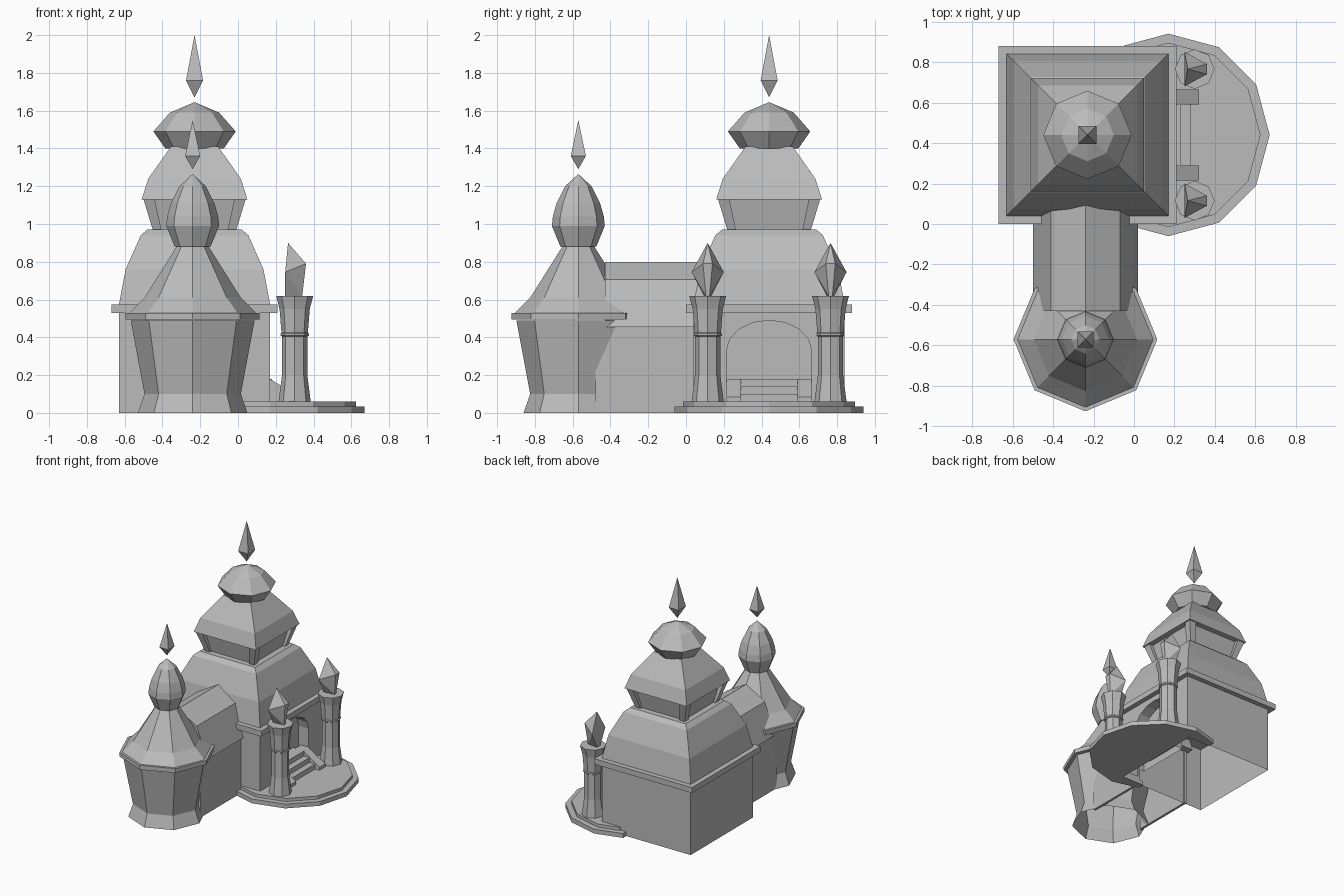
import bpy, bmesh
from math import sin, cos, pi, radians, sqrt
from mathutils import Matrix, Vector

cube = bpy.data.objects.get("Cube")
if cube:
    bpy.data.objects.remove(cube, do_unlink=True)

GREY = (0.5, 0.5, 0.5, 1)
stone = bpy.data.materials.new("grey_stone")
stone.use_nodes = True
stone.diffuse_color = GREY
stone.node_tree.nodes["Principled BSDF"].inputs["Base Color"].default_value = GREY


def finish(name, bm, fix=True):
    if fix:
        bmesh.ops.recalc_face_normals(bm, faces=bm.faces)
    mesh = bpy.data.meshes.new(name)
    bm.to_mesh(mesh)
    bm.free()
    mesh.materials.append(stone)
    obj = bpy.data.objects.new(name, mesh)
    bpy.context.collection.objects.link(obj)
    return obj


def lathe(name, centre, sides, profile, bottom=True):
    """Faceted tower of (radius, z) rings; four sides means half-width and square to the axes."""
    bm = bmesh.new()
    turn, grow = (pi / 4, sqrt(2)) if sides == 4 else (0, 1)
    rings = []
    for r, z in profile:
        n = sides if r else 1
        rings.append([bm.verts.new((centre[0] + r * grow * cos(turn + 2 * pi * i / sides),
                                    centre[1] + r * grow * sin(turn + 2 * pi * i / sides), z))
                      for i in range(n)])
    for a, b in zip(rings, rings[1:]):
        for i in range(sides):
            j = (i + 1) % sides
            corners = [a[i % len(a)], a[j % len(a)], b[j % len(b)], b[i % len(b)]]
            bm.faces.new(list(dict.fromkeys(corners)))
    if bottom and len(rings[0]) > 1:
        bm.faces.new(rings[0][::-1])
    if len(rings[-1]) > 1:
        bm.faces.new(rings[-1])
    return finish(name, bm, bottom)


def prism(name, points, axis, start, end, caps=True):
    """Extrude a flat outline along an axis."""
    bm = bmesh.new()
    place = {"x": lambda p, d: (d, p[0], p[1]),
             "y": lambda p, d: (p[0], d, p[1]),
             "z": lambda p, d: (p[0], p[1], d)}[axis]
    a, b = ([bm.verts.new(place(p, d)) for p in points] for d in (start, end))
    for i in range(len(points)):
        j = (i + 1) % len(points)
        bm.faces.new((a[i], a[j], b[j], b[i]))
    if caps:
        bm.faces.new(a)
        bm.faces.new(b)
    return finish(name, bm)


def hull(name, points):
    bm = bmesh.new()
    for p in points:
        bm.verts.new(p)
    bmesh.ops.convex_hull(bm, input=bm.verts)
    bmesh.ops.dissolve_limit(bm, angle_limit=radians(1), verts=bm.verts, edges=bm.edges)
    return finish(name, bm)


# Main hall: open-bottomed walls with an arched recess in the right side
MX, MY, HALF, EAVE = -0.23, 0.44, 0.40, 0.53
east, inner = MX + HALF, MX + HALF - 0.09
arch = [(MY - 0.225, 0)]
arch += [(MY - 0.225 * cos(pi * i / 8), 0.33 + 0.16 * sin(pi * i / 8)) for i in range(9)]
arch += [(MY + 0.225, 0)]
lo, hi = MY - HALF, MY + HALF
bm = bmesh.new()
corner = {(x, y, z): bm.verts.new((x, y, z))
          for x in (MX - HALF, east) for y in (lo, hi) for z in (0, EAVE)}
west = MX - HALF
for (x0, y0), (x1, y1) in (((east, hi), (west, hi)), ((west, hi), (west, lo)), ((west, lo), (east, lo))):
    bm.faces.new([corner[k] for k in ((x0, y0, 0), (x1, y1, 0), (x1, y1, EAVE), (x0, y0, EAVE))])
front = [bm.verts.new((east, y, z)) for y, z in arch]
back = [bm.verts.new((inner, y, z)) for y, z in arch]
bm.faces.new([corner[(east, lo, 0)]] + front + [corner[(east, hi, 0)], corner[(east, hi, EAVE)],
                                                corner[(east, lo, EAVE)]])
for i in range(len(arch) - 1):
    bm.faces.new((front[i], back[i], back[i + 1], front[i + 1]))
bm.faces.new(back[::-1])
finish("main_walls", bm, False)

# Main cornice, roof, lantern, upper roof, dome and spire
M = (MX, MY)
lathe("main_cornice", M, 4, [(0.44, 0.53), (0.44, 0.575)])
lathe("main_roof", M, 4, [(0.40, 0.575), (0.365, 0.76), (0.285, 0.94), (0.25, 0.97)])
lathe("lantern", M, 4, [(0.2, 0.96), (0.235, 1.13)])
for sx in (-1, 1):
    for sy in (-1, 1):
        hull("lantern_post", [(MX + sx * (c + dx), MY + sy * (c + dy), z)
                              for c, z, w in ((0.22, 0.965, 0.045), (0.27, 1.13, 0.06))
                              for dx in (-w, 0) for dy in (-w, 0)])
lathe("upper_roof", M, 4, [(0.28, 1.13), (0.245, 1.24), (0.125, 1.41)])
lathe("main_dome", M, 8, [(0.155, 1.40), (0.218, 1.49), (0.13, 1.59), (0, 1.645)])
lathe("main_spire", M, 4, [(0, 1.67), (0.045, 1.76), (0, 2.0)])

# Front tower with onion dome and spire
T = (-0.24, -0.57)
lathe("tower_walls", T, 8, [(0.29, 0), (0.255, 0.1), (0.328, 0.49)], bottom=False)
lathe("tower_cornice", T, 8, [(0.355, 0.495), (0.355, 0.53)])
lathe("tower_roof", T, 8, [(0.335, 0.53), (0.255, 0.61), (0.085, 0.88)])
lathe("tower_dome", T, 8, [(0.095, 0.88), (0.14, 0.99), (0.135, 1.04), (0.115, 1.11),
                           (0.07, 1.2), (0, 1.265)])
lathe("tower_spire", T, 4, [(0, 1.29), (0.04, 1.36), (0, 1.55)])

# Passage between the tower and the main hall
CX = T[0]
prism("passage_roof", [(CX - 0.26, 0.455), (CX - 0.17, 0.705), (CX, 0.8), (CX + 0.17, 0.705),
                       (CX + 0.26, 0.455)], "y", -0.43, 0.1)
for side, name in ((-1, "passage_left_wall"), (1, "passage_right_wall")):
    x = CX + side * 0.24
    prism(name, [(x, 0), (x - side * 0.02, 0), (x - side * 0.02, 0.46), (x, 0.46)], "y", -0.48, 0.05)

# Two-tier porch platform, notched around the walls
for name, r, z0, z1, end in (("porch_lower_step", 0.5, 0, 0.035, -0.05),
                             ("porch_upper_step", 0.455, 0.035, 0.06, 0.0)):
    pts = [(east + r * sin(pi * i / 6), MY - r * cos(pi * i / 6)) for i in range(7)]
    reach = r - (east - end) * 0.268
    wall = min(reach, HALF) - 0.01
    pts += [(end, MY + reach), (end, MY + wall), (east - 0.02, MY + wall),
            (east - 0.02, MY - wall), (end, MY - wall), (end, MY - reach)]
    prism(name, pts, "z", z0, z1)

# Stairs and sloped side rails
prism("stairs", [(0.28, 0.06), (0.28, 0.1), (0.23, 0.1), (0.23, 0.14), (0.18, 0.14), (0.18, 0.18),
                 (inner, 0.18), (inner, 0.06)], "y", MY - 0.155, MY + 0.155)
for y in (MY - 0.225, MY + 0.15):
    prism("stair_rail", [(0.32, 0.06), (0.32, 0.085), (0.17, 0.18), (0.1, 0.18), (0.1, 0.06)],
          "y", y, y + 0.075)

# Porch pillars topped by leaning flames
for y in (MY - 0.325, MY + 0.325):
    lathe("pillar", (0.3, y), 8, [(0.085, 0.06), (0.067, 0.2), (0.067, 0.405), (0.075, 0.41),
                                  (0.075, 0.42), (0.07, 0.425), (0.08, 0.55), (0.098, 0.62)])
    flame = [(0.265, y, 0.9)]
    for s in (-1, 1):
        flame += [(0.25, y + s * 0.02, 0.62), (0.34, y + s * 0.01, 0.62),
                  (0.25, y + s * 0.085, 0.745), (0.36, y + s * 0.025, 0.79)]
    hull("pillar_flame", flame)
